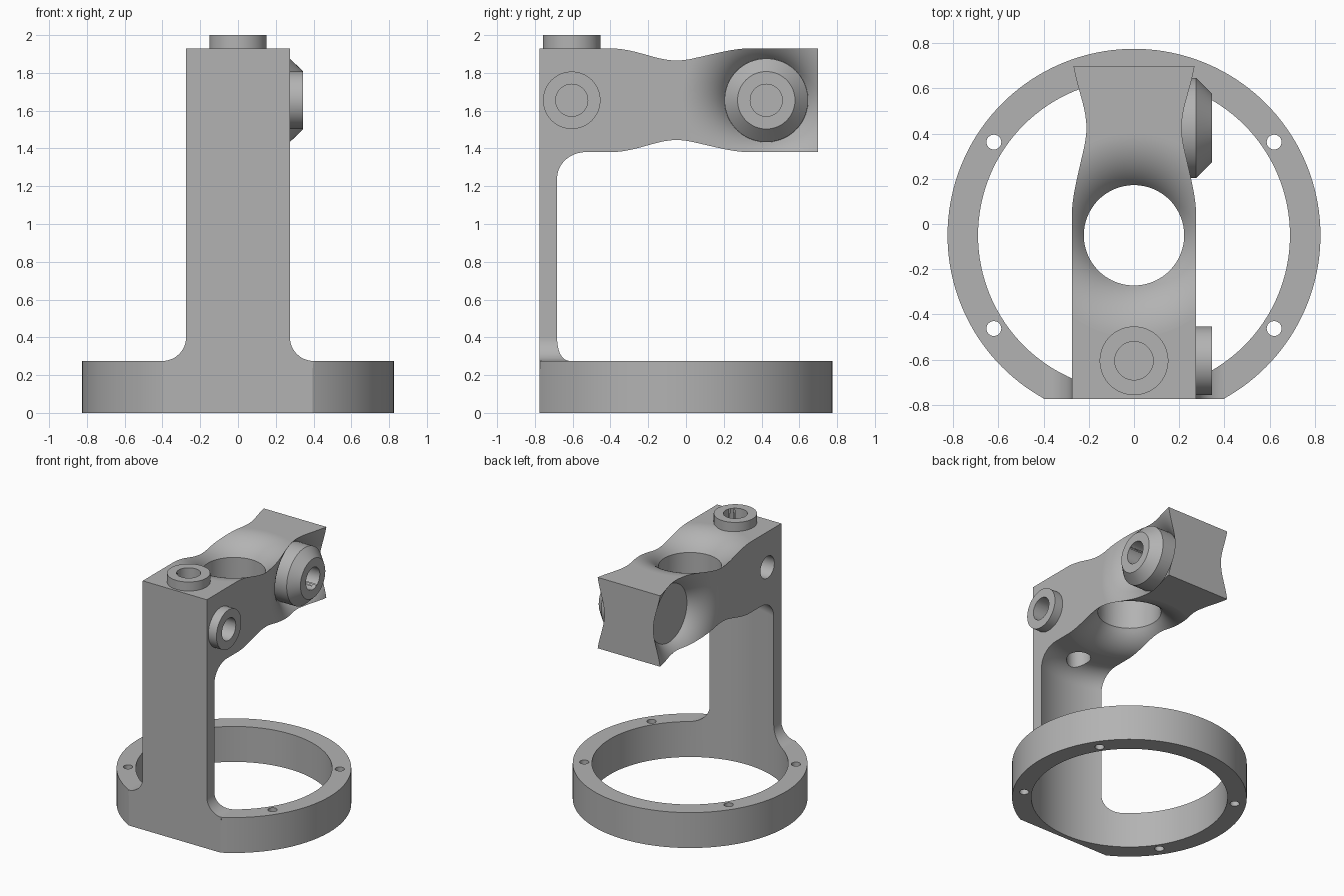
import bpy, bmesh
from math import sin, cos, pi, sqrt, radians, asin
from mathutils import Matrix, Vector

if "Cube" in bpy.data.objects:
    bpy.data.objects.remove(bpy.data.objects["Cube"], do_unlink=True)

grey = bpy.data.materials.new("machined_grey")
grey.use_nodes = True
grey.diffuse_color = (0.45, 0.45, 0.45, 1)
grey.node_tree.nodes["Principled BSDF"].inputs["Base Color"].default_value = grey.diffuse_color

AXIS_Y = -0.05            # centre of the ring and the vertical bore
HALF_W = 0.275            # half width of column and arm
FRONT, BACK = -0.775, 0.70
ARM_LOW, ARM_TOP = 1.38, 1.93
ARM_MID = (ARM_LOW + ARM_TOP) / 2
BORE_R = 0.222
RING_H = 0.275

TO_Z = Matrix()
TO_X = Matrix.Rotation(pi / 2, 4, 'Y')


def finish(name, bm):
    bmesh.ops.remove_doubles(bm, verts=bm.verts, dist=1e-5)
    bmesh.ops.recalc_face_normals(bm, faces=bm.faces)
    mesh = bpy.data.meshes.new(name)
    bm.to_mesh(mesh)
    bm.free()
    mesh.materials.append(grey)
    ob = bpy.data.objects.new(name, mesh)
    bpy.context.collection.objects.link(ob)
    return ob


def prism(name, points, vector):
    """Extrude a closed outline along a vector."""
    bm = bmesh.new()
    face = bm.faces.new([bm.verts.new(p) for p in points])
    out = bmesh.ops.extrude_face_region(bm, geom=[face], use_keep_orig=True)
    bmesh.ops.translate(bm, vec=vector, verts=[v for v in out["geom"] if isinstance(v, bmesh.types.BMVert)])
    return finish(name, bm)


def lathe(name, profile, place, turn=TO_Z, steps=96):
    """Spin (radius, height) points about an axis."""
    bm = bmesh.new()
    vs = [bm.verts.new((r, 0, h)) for r, h in profile]
    es = [bm.edges.new(pair) for pair in zip(vs, vs[1:])]
    bmesh.ops.spin(bm, geom=vs + es, cent=(0, 0, 0), axis=(0, 0, 1), angle=2 * pi, steps=steps)
    bmesh.ops.transform(bm, matrix=Matrix.Translation(place) @ turn, verts=bm.verts)
    return finish(name, bm)


def rod(name, radius, low, high, place, turn=TO_Z, steps=48):
    return lathe(name, [(0, low), (radius, low), (radius, high), (0, high)], place, turn, steps)


def combine(target, part, operation):
    mod = target.modifiers.new("combine", 'BOOLEAN')
    mod.operation, mod.solver, mod.object = operation, 'EXACT', part
    bpy.context.view_layer.objects.active = target
    bpy.ops.object.modifier_apply(modifier=mod.name)
    bpy.data.objects.remove(part, do_unlink=True)


def arc(cx, cz, r, start, end, n=12):
    return [(cx + r * cos(radians(start + (end - start) * i / n)),
             cz + r * sin(radians(start + (end - start) * i / n))) for i in range(n + 1)]


# Base disc with a flat front
R = 0.825
a0 = asin((FRONT - AXIS_Y) / R)
disc = [(R * cos(a), AXIS_Y + R * sin(a), 0)
        for a in (a0 + (pi - 2 * a0) * i / 128 for i in range(129))]
body = prism("mounting_bracket", disc, (0, 0, RING_H))

# Column with flared foot
foot = 0.125
side = [(0.38, 0.1)] + arc(HALF_W + foot, RING_H + foot, foot, 270, 180) + [(HALF_W, 1.6)]
outline = side + [(-x, z) for x, z in reversed(side)]
column = prism("column", [(x, FRONT, z) for x, z in outline], (0, 0.275, 0))
combine(body, column, 'UNION')

# Arm block
arm = prism("arm", [(x, y, ARM_LOW) for x, y in ((-HALF_W, FRONT), (HALF_W, FRONT),
            (HALF_W, BACK), (-HALF_W, BACK))], (0, 0, ARM_TOP - ARM_LOW))
combine(body, arm, 'UNION')

# Ring opening, running up the column and filleted under the arm
top = ARM_LOW + 0.001
opening = [(0, -0.1)] + [(0.69, -0.1)] + arc(0.55, top - 0.14, 0.14, 0, 90) + [(0, top)]
combine(body, lathe("opening", opening, (0, AXIS_Y, 0), steps=128), 'DIFFERENCE')

# Rounded scoops: above and below the bore, and on both sides of the arm end
rim, sweep = 0.45, 0.27
scoop = [(0, 0.2), (rim, 0.2)]
for i in range(17):
    r = rim + (BORE_R - rim) * i / 16
    scoop.append((r, sqrt(sweep ** 2 - (rim - r) ** 2) - sweep))
scoop.append((0, scoop[-1][1]))
end_y = 0.425
for s in (1, -1):
    flip = Matrix.Rotation(0 if s > 0 else pi, 4, 'X')
    height = ARM_TOP if s > 0 else ARM_LOW
    combine(body, lathe("scoop", scoop, (0, AXIS_Y, height), flip), 'DIFFERENCE')
    turn = Matrix.Rotation(s * pi / 2, 4, 'Y')
    combine(body, lathe("scoop", scoop, (s * HALF_W, end_y, ARM_MID), turn), 'DIFFERENCE')
combine(body, rod("bore", BORE_R, 1, 2.2, (0, AXIS_Y, 0), steps=96), 'DIFFERENCE')

# Bosses: tapered one at the arm end, plain ones on the side and top
boss_y, boss_r, boss_out = -0.605, 0.152, 0.345
tapered = [(0, 0.1), (BORE_R - 0.001, 0.1), (BORE_R - 0.001, HALF_W), (0.152, boss_out), (0, boss_out)]
combine(body, lathe("tapered_boss", tapered, (0, end_y, ARM_MID), TO_X), 'UNION')
for turn in (TO_X, TO_Z):
    combine(body, rod("boss", boss_r, 0.2, boss_out, (0, boss_y, ARM_MID), turn, 64), 'UNION')

# Blind pin holes
pin = 0.085
combine(body, rod("pin_hole", pin, 0.13, 0.5, (0, end_y, ARM_MID), TO_X), 'DIFFERENCE')
for turn in (TO_X, TO_Z):
    for low, high in ((0.1, 0.5), (-0.5, -0.1)):
        combine(body, rod("pin_hole", pin, low, high, (0, boss_y, ARM_MID), turn), 'DIFFERENCE')

# Bolt holes in the ring
for x in (-0.62, 0.62):
    for y in (0.4125, -0.4125):
        combine(body, rod("bolt_hole", 0.033, -0.1, 0.5, (x, AXIS_Y + y, 0), steps=24), 'DIFFERENCE')

# Smooth shading with crisp edges
bpy.ops.object.select_all(action='DESELECT')
body.select_set(True)
bpy.context.view_layer.objects.active = body
bpy.ops.object.shade_smooth_by_angle(angle=radians(25))
weighted = body.modifiers.new("weighted_normals", 'WEIGHTED_NORMAL')
weighted.keep_sharp = True
